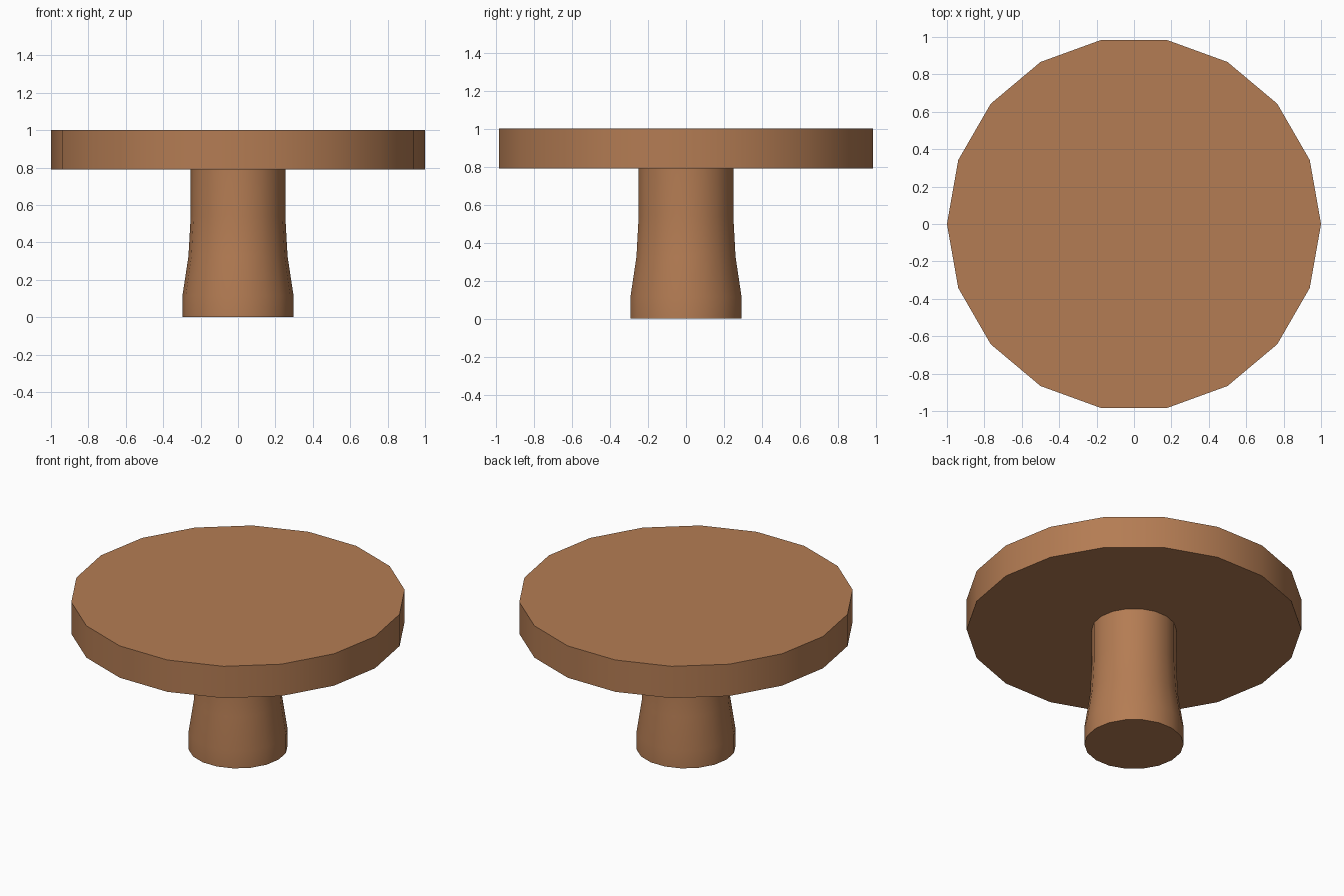
import bpy, bmesh, math

if "Cube" in bpy.data.objects:
    bpy.data.objects.remove(bpy.data.objects["Cube"])

SIDES = 18

wood = bpy.data.materials.new("warm_wood")
wood.diffuse_color = (0.456, 0.202, 0.087, 1)
wood.use_nodes = True
wood.node_tree.nodes["Principled BSDF"].inputs["Base Color"].default_value = wood.diffuse_color


def lathe(name, profile):
    """Closed turned part from (radius, height) points, bottom to top."""
    bm = bmesh.new()
    rings = [[bm.verts.new((r * math.cos(2 * math.pi * i / SIDES),
                            r * math.sin(2 * math.pi * i / SIDES), z))
              for i in range(SIDES)] for r, z in profile]
    for low, high in zip(rings, rings[1:]):
        for i in range(SIDES):
            j = (i + 1) % SIDES
            bm.faces.new((low[i], low[j], high[j], high[i]))
    bm.faces.new(rings[0][::-1])
    bm.faces.new(rings[-1])
    mesh = bpy.data.meshes.new(name)
    bm.to_mesh(mesh)
    bm.free()
    mesh.materials.append(wood)
    obj = bpy.data.objects.new(name, mesh)
    bpy.context.collection.objects.link(obj)
    bpy.ops.object.select_all(action='DESELECT')
    obj.select_set(True)
    bpy.context.view_layer.objects.active = obj
    bpy.ops.object.shade_smooth_by_angle(angle=math.radians(30))
    return obj


# Round slab on top
lathe("table_top", [(1.0, 0.79), (1.0, 1.0)])

# Turned stem, flaring to a straight foot
lathe("pedestal", [(0.297, 0), (0.297, 0.115), (0.265, 0.325),
                   (0.253, 0.54), (0.253, 0.79)])
